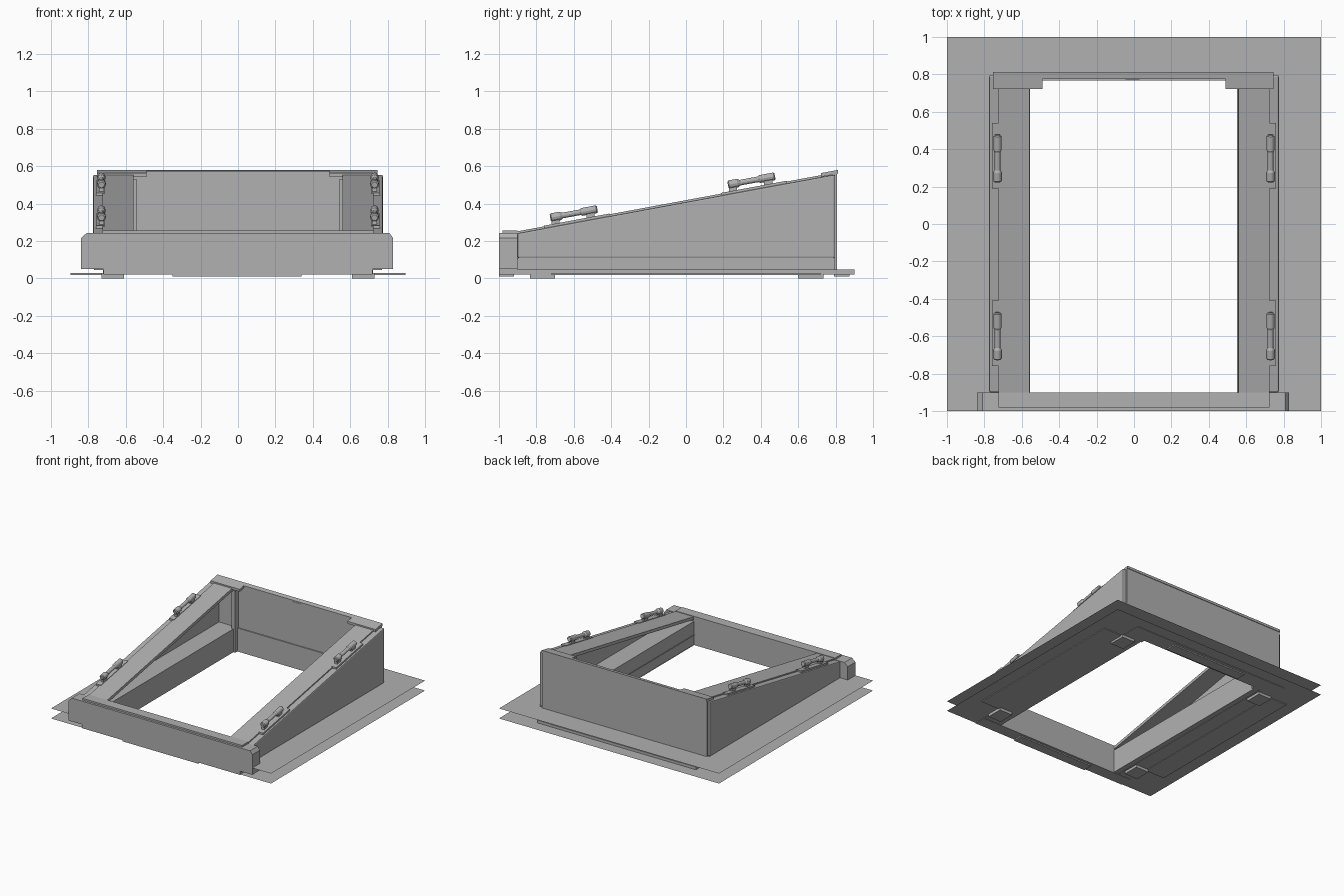
import bpy, bmesh, math
from mathutils import Vector

if "Cube" in bpy.data.objects:
    bpy.data.objects.remove(bpy.data.objects["Cube"])

SLOPE = 0.185
ANG = math.atan(SLOPE)
GREY = bpy.data.materials.new("dark_grey")
GREY.diffuse_color = (0.44, 0.44, 0.44, 1)
GREY.use_nodes = True
GREY.node_tree.nodes["Principled BSDF"].inputs["Base Color"].default_value = GREY.diffuse_color


def ramp(y):
    return 0.252 + (y + 0.9) * SLOPE


def finish(name, bm, bevel=0.0):
    bmesh.ops.recalc_face_normals(bm, faces=bm.faces)
    me = bpy.data.meshes.new(name)
    bm.to_mesh(me)
    bm.free()
    me.materials.append(GREY)
    ob = bpy.data.objects.new(name, me)
    bpy.context.collection.objects.link(ob)
    if bevel:
        m = ob.modifiers.new("bevel", 'BEVEL')
        m.width = bevel
        m.segments = 2
    return ob


def prism(name, pts, axis, a, b, bevel=0.0):
    """Extrude a 2D profile along x (pts = y,z), y (pts = x,z) or z (pts = x,y)."""
    bm = bmesh.new()

    def co(p, t):
        return {'x': (t, p[0], p[1]), 'y': (p[0], t, p[1]), 'z': (p[0], p[1], t)}[axis]
    lo = [bm.verts.new(co(p, a)) for p in pts]
    hi = [bm.verts.new(co(p, b)) for p in pts]
    n = len(pts)
    bm.faces.new(lo)
    bm.faces.new(hi)
    for i in range(n):
        bm.faces.new((lo[i], lo[(i + 1) % n], hi[(i + 1) % n], hi[i]))
    return finish(name, bm, bevel)


def box(name, x0, x1, y0, y1, z0, z1, bevel=0.0):
    return prism(name, [(x0, y0), (x1, y0), (x1, y1), (x0, y1)], 'z', z0, z1, bevel)


def sheet(name, z):
    """Thin square flange with a rectangular opening."""
    bm = bmesh.new()
    rings = []
    for x0, x1, y0, y1 in ((-1, 1, -1, 1), (-0.56, 0.55, -0.9, 0.77)):
        rings.append([bm.verts.new((x, y, z)) for x, y in
                      ((x0, y0), (x1, y0), (x1, y1), (x0, y1))])
    o, i = rings
    for k in range(4):
        j = (k + 1) % 4
        bm.faces.new((o[k], o[j], i[j], i[k]))
    return finish(name, bm)


def wedge(name, x0, x1, y0, y1, z0, lift, bevel=0.0):
    """Block with a flat bottom and a top following the slope."""
    pts = [(y0, z0), (y1, z0), (y1, ramp(y1) + lift), (y0, ramp(y0) + lift)]
    return prism(name, pts, 'x', x0, x1, bevel)


def slab(name, x0, x1, y0, y1, low, high):
    """Plate lying along the slope."""
    pts = [(y0, ramp(y0) + low), (y1, ramp(y1) + low),
           (y1, ramp(y1) + high), (y0, ramp(y0) + high)]
    return prism(name, pts, 'x', x0, x1)


def clip(name, x, y, z):
    """Turned pin with thicker ends, lying along the slope."""
    rings = [(-0.128, 0.016), (-0.122, 0.023), (-0.075, 0.023), (-0.062, 0.015),
             (0.035, 0.015), (0.045, 0.021), (0.122, 0.021), (0.128, 0.016)]
    d = Vector((0, math.cos(ANG), math.sin(ANG)))
    up = Vector((0, -d.z, d.y))
    bm = bmesh.new()
    loops = []
    for t, r in rings:
        loops.append([bm.verts.new(Vector((x, y, z)) + d * t
                      + Vector((r * math.cos(a), 0, 0)) + up * r * math.sin(a))
                      for a in (k * math.pi / 6 for k in range(12))])
    for p, q in zip(loops, loops[1:]):
        for k in range(12):
            bm.faces.new((p[k], p[(k + 1) % 12], q[(k + 1) % 12], q[k]))
    bm.faces.new(loops[0])
    bm.faces.new(loops[-1])
    finish(name, bm)


# Flanges
sheet("lower_flange", 0.024)
sheet("upper_flange", 0.106)

# Side walls, clips and feet, mirrored
for s, side in ((-1, "left"), (1, "right")):
    # sloping rim over a recess, with a low ledge below
    slab(side + "_rim", s * 0.56, s * 0.725, -0.92, 0.79, -0.025, 0.0)
    box(side + "_ledge", s * 0.557, s * 0.722, -0.9, 0.775, 0.024, 0.215)
    wedge(side + "_outer_skin", s * 0.715, s * 0.774, -0.9, 0.795, 0.108, -0.01, 0.008)
    box(side + "_skirt", s * 0.715, s * 0.77, -0.9, 0.795, 0.045, 0.11)
    box(side + "_base", s * 0.6, s * 0.72, -0.95, 0.9, 0.022, 0.047)
    box(side + "_base_strip", s * 0.72, s * 0.895, -0.72, 0.72, 0.018, 0.028)
    for yc, y0, y1, tag in ((-0.6, -0.76, -0.41, "front"), (0.35, 0.19, 0.54, "rear")):
        wedge(f"{side}_{tag}_clip_plate", s * 0.715, s * 0.76, y0, y1, ramp(y0) - 0.03, 0.004)
        clip(f"{side}_{tag}_clip", s * 0.73, yc, ramp(yc) + 0.04)
        # lugs carrying the pin
        for dy in (-0.098, 0.09):
            y = yc + dy
            slab(f"{side}_{tag}_clip_lug", s * 0.717, s * 0.743, y - 0.022, y + 0.022, -0.01, 0.04)
    for y0, y1, tag in ((-0.835, -0.7, "front"), (0.6, 0.735, "rear")):
        box(f"{side}_{tag}_foot", s * 0.61, s * 0.73, y0, y1, 0.0, 0.03)

# Front bar with chamfered ends and raised sill
prism("front_bar", [(-0.84, 0.05), (0.83, 0.05), (0.83, 0.215), (0.81, 0.242),
                    (-0.81, 0.242), (-0.84, 0.215)], 'y', -1.0, -0.9)
box("front_sill", -0.725, 0.725, -0.982, -0.9, 0.2, 0.256)
box("front_base_strip", -0.72, 0.72, -1.0, -0.9, 0.02, 0.052)

# Rear wall and its top rim, which follows the slope
box("rear_wall", -0.755, 0.745, 0.775, 0.808, 0.045, 0.565)
rim = prism("rear_rim", [(-0.755, 0.812), (0.745, 0.812), (0.745, 0.722), (0.49, 0.722),
                         (0.49, 0.775), (-0.49, 0.775), (-0.49, 0.722), (-0.755, 0.722)],
            'z', 0.56, 0.58)
for v in rim.data.vertices:
    v.co.z += (v.co.y - 0.812) * SLOPE

# Rear inner details
box("rear_base_strip", -0.72, 0.72, 0.77, 0.9, 0.02, 0.045)
box("rear_inner_liner", -0.56, 0.56, 0.766, 0.78, 0.024, 0.215)
box("rear_centre_rib", -0.045, 0.03, 0.773, 0.78, 0.2, 0.562)
for s in (-1, 1):
    box("rear_corner_post", s * 0.54, s * 0.575, 0.735, 0.78, 0.024, 0.53)

# Centre pads under front and rear
box("front_pad", -0.35, 0.34, -1.0, -0.92, 0.01, 0.026)
box("rear_pad", -0.35, 0.34, 0.79, 0.875, 0.01, 0.026)
